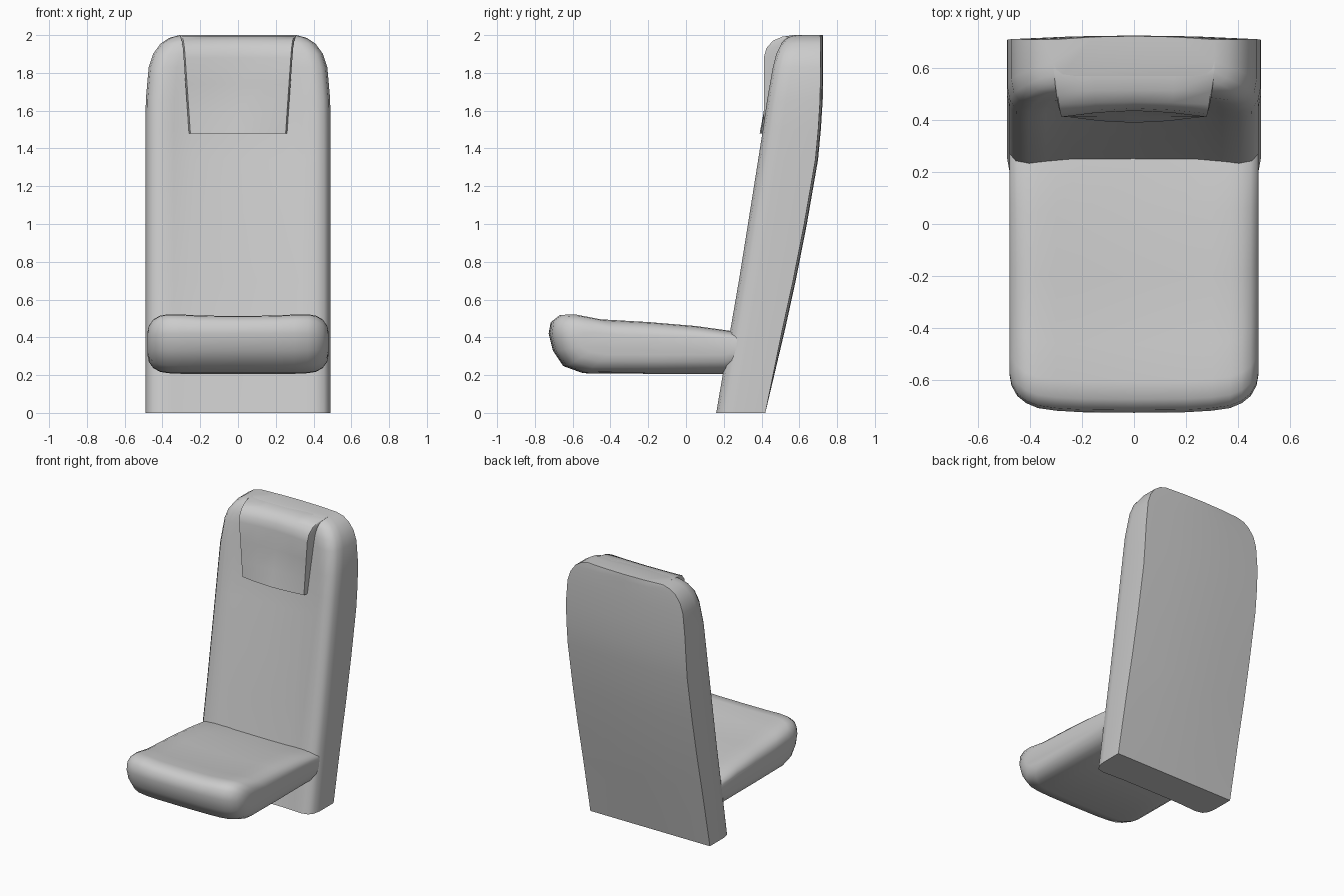
import bpy, bmesh, math


def loft(name, rings, angle=42):
    """Skin a list of closed rings and cap both ends."""
    bm = bmesh.new()
    rows = [[bm.verts.new(p) for p in ring] for ring in rings]
    n = len(rows[0])
    for a, b in zip(rows, rows[1:]):
        for i in range(n):
            j = (i + 1) % n
            bm.faces.new((a[i], a[j], b[j], b[i]))
    bm.faces.new(rows[0])
    bm.faces.new(rows[-1])
    bmesh.ops.recalc_face_normals(bm, faces=bm.faces)
    mesh = bpy.data.meshes.new(name)
    bm.to_mesh(mesh)
    bm.free()
    obj = bpy.data.objects.new(name, mesh)
    bpy.context.collection.objects.link(obj)
    bpy.ops.object.select_all(action='DESELECT')
    obj.select_set(True)
    bpy.context.view_layer.objects.active = obj
    bpy.ops.object.shade_smooth_by_angle(angle=math.radians(angle))
    return obj


def mirrored(half):
    """Half outline from x = 0 outwards and back to x = 0, closed by mirroring."""
    return half + [(-x, y, z) for x, y, z in reversed(half[1:-1])]


# Backrest: z, half width, front y, back y, depth of the centre hollow
back_rows = [
    (0.00, 0.49, 0.16, 0.42, 0.01), (0.44, 0.49, 0.235, 0.51, 0.02),
    (0.70, 0.49, 0.28, 0.567, 0.022), (1.00, 0.49, 0.328, 0.626, 0.028),
    (1.34, 0.49, 0.382, 0.685, 0.04), (1.50, 0.49, 0.407, 0.70, 0.045),
    (1.66, 0.488, 0.43, 0.71, 0.04), (1.83, 0.473, 0.46, 0.712, 0.03),
    (1.90, 0.45, 0.478, 0.712, 0.02), (1.955, 0.41, 0.505, 0.711, 0.01),
    (1.985, 0.365, 0.53, 0.711, 0.0), (2.00, 0.31, 0.57, 0.71, 0.0),
]
rings = []
for z, w, f, b, hollow in back_rows:
    d = min(1, (b - f) / 0.25)
    bulge = 0.0 if z == 0 else 0.014
    rings.append(mirrored([
        (0, f + hollow, z), (w - 0.25, f + hollow * 0.9, z),
        (w - 0.15, f + hollow * 0.4, z), (w - 0.085, f, z),
        (w - 0.035, f + 0.012 * d, z), (w - 0.01, f + 0.045 * d, z),
        (w, f + 0.10 * d, z), (w, b, z),
        (w * 0.5, b + bulge * 0.75, z), (0, b + bulge, z)]))
loft("backrest", rings)

# Headrest: z, half width, front y at the edge and at the centre
head_rows = [
    (1.48, 0.260, 0.412, 0.390), (1.60, 0.268, 0.412, 0.413),
    (1.74, 0.278, 0.412, 0.434), (1.88, 0.288, 0.412, 0.436),
    (1.93, 0.292, 0.425, 0.445), (1.97, 0.298, 0.460, 0.470),
    (1.992, 0.304, 0.510, 0.515), (2.00, 0.310, 0.570, 0.570),
]
rings = []
for z, w, edge, mid in head_rows:
    rings.append(mirrored([
        (0, mid, z), (w * 0.5, mid + (edge - mid) * 0.3, z),
        (w * 0.97, edge, z), (w, edge + 0.03, z), (w, 0.66, z), (0, 0.66, z)]))
loft("headrest", rings)

# Seat cushion: side profile (y, z) swept across x and shrunk at both sides
profile = [
    (-0.722, 0.42), (-0.712, 0.49), (-0.67, 0.522), (-0.60, 0.525),
    (-0.46, 0.498), (-0.20, 0.483), (0.05, 0.462), (0.23, 0.437),
    (0.33, 0.41), (0.33, 0.25), (0.20, 0.207), (-0.20, 0.207),
    (-0.54, 0.21), (-0.645, 0.248), (-0.70, 0.33),
]
# x, front pull-back, height factor, lowering of the top centre
stations = [
    (0.0, 0.0, 1.0, 0.012), (0.20, 0.002, 1.0, 0.01), (0.30, 0.008, 1.0, 0.004),
    (0.37, 0.018, 0.98, 0), (0.415, 0.037, 0.93, 0), (0.45, 0.065, 0.80, 0),
    (0.472, 0.105, 0.60, 0), (0.48, 0.15, 0.36, 0),
]
sections = [(-x, *rest) for x, *rest in reversed(stations[1:])] + stations
rings = []
for x, pull, k, dip in sections:
    ring = []
    for y, z in profile:
        zz = 0.365 + (z - 0.365) * k
        if z > 0.43:
            zz -= dip
        yy = 0.33 + (y - 0.33) * (1.052 - pull) / 1.052
        ring.append((x, yy - 0.005, zz))
    rings.append(ring)
loft("seat", rings, 50)
